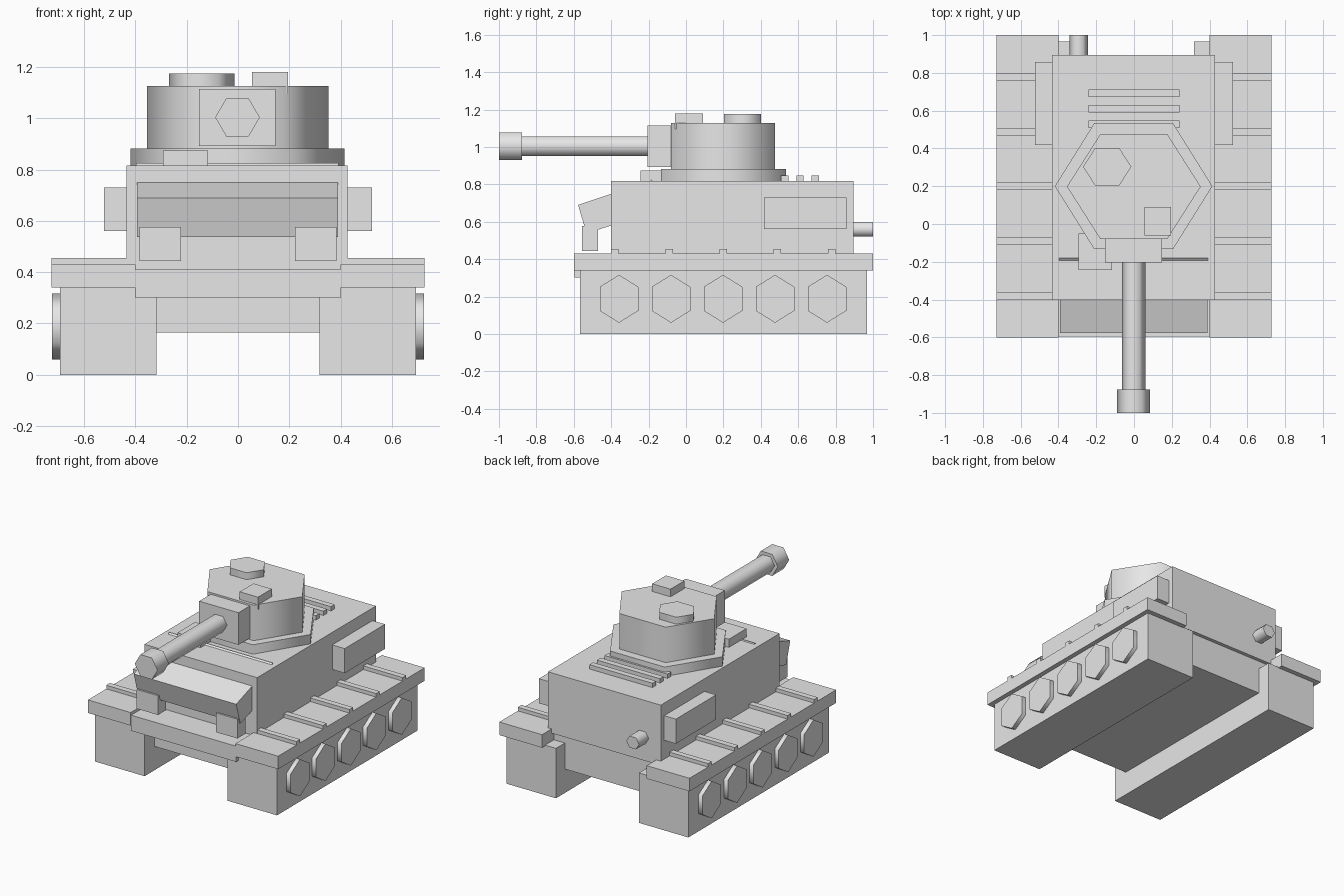
import bpy, bmesh, math

if "Cube" in bpy.data.objects:
    bpy.data.objects.remove(bpy.data.objects["Cube"])

grey = bpy.data.materials.new("plain_grey")
grey.diffuse_color = (0.8, 0.8, 0.8, 1.0)
grey.use_nodes = True
grey.node_tree.nodes["Principled BSDF"].inputs["Base Color"].default_value = grey.diffuse_color


def prism(name, profile, axis, start, end, smooth=False):
    """Extrude a 2D profile along an axis: x -> (y, z), y -> (x, z), z -> (x, y)."""
    place = {"x": lambda p, d: (d, p[0], p[1]),
             "y": lambda p, d: (p[0], d, p[1]),
             "z": lambda p, d: (p[0], p[1], d)}[axis]
    bm = bmesh.new()
    a = [bm.verts.new(place(p, start)) for p in profile]
    b = [bm.verts.new(place(p, end)) for p in profile]
    caps = [bm.faces.new(a), bm.faces.new(b)]
    for i in range(len(profile)):
        j = (i + 1) % len(profile)
        side = bm.faces.new((a[i], a[j], b[j], b[i]))
        side.smooth = smooth
    for cap in caps:                      # caps stay crisp
        for e in cap.edges:
            e.smooth = False
    bmesh.ops.recalc_face_normals(bm, faces=bm.faces[:])
    mesh = bpy.data.meshes.new(name)
    bm.to_mesh(mesh)
    bm.free()
    mesh.materials.append(grey)
    obj = bpy.data.objects.new(name, mesh)
    bpy.context.collection.objects.link(obj)
    return obj


def box(name, x0, x1, y0, y1, z0, z1):
    return prism(name, [(x0, y0), (x1, y0), (x1, y1), (x0, y1)], "z", z0, z1)


def hexagon(name, centre, radii, axis, start, end, turn=0.0):
    pts = [(centre[0] + radii[0] * math.cos(turn + i * math.pi / 3),
            centre[1] + radii[1] * math.sin(turn + i * math.pi / 3)) for i in range(6)]
    return prism(name, pts, axis, start, end, smooth=True)


def sided(name, s, x0, x1, *rest):
    lo, hi = sorted((s * x0, s * x1))
    return box(name, lo, hi, *rest)


# Running gear, fenders and side boxes, mirrored left and right
for side, s in (("right", 1), ("left", -1)):
    sided(f"track_{side}", s, 0.317, 0.695, -0.567, 0.967, 0.0, 0.345)
    sided(f"fender_{side}", s, 0.40, 0.727, -0.60, 1.0, 0.34, 0.43)
    for i in range(5):
        y = -0.38 + i * 0.2895
        sided(f"fender_rib_{side}_{i + 1}", s, 0.40, 0.727,
              y - 0.02, y + 0.02, 0.425, 0.455)
        hexagon(f"wheel_{side}_{i + 1}", (-0.358 + i * 0.278, 0.188), (0.119, 0.128),
                "x", s * 0.68, s * 0.725, math.pi / 2)
    sided(f"side_box_{side}", s, 0.40, 0.523, 0.418, 0.858, 0.56, 0.73)
    sided(f"front_block_{side}", s, 0.222, 0.385, -0.556, -0.47, 0.444, 0.577)

# Hull
box("belly", -0.318, 0.318, -0.46, 0.87, 0.165, 0.31)
box("lower_deck", -0.402, 0.402, -0.595, 0.87, 0.302, 0.41)
box("upper_hull", -0.434, 0.428, -0.402, 0.895, 0.40, 0.817)
prism("front_armour", [(-0.577, 0.69), (-0.39, 0.753), (-0.39, 0.583), (-0.532, 0.538)],
      "x", -0.393, 0.390)
prism("hull_ledge", [(-0.203, 0.81), (-0.182, 0.826), (-0.177, 0.81)], "x", -0.398, 0.392)
box("roof_block", -0.293, -0.117, -0.243, -0.05, 0.81, 0.874)

# Engine deck vents and exhaust
for i in range(3):
    y = 0.527 + i * 0.0825
    box(f"rear_vent_{i + 1}", -0.242, 0.24, y - 0.02, y + 0.02, 0.81, 0.847)
hexagon("exhaust_pipe", (-0.293, 0.56), (0.049, 0.046), "y", 0.85, 1.0)

# Turret
hexagon("turret_ring", (-0.002, 0.20), (0.417, 0.385), "z", 0.812, 0.882)
hexagon("turret", (-0.001, 0.198), (0.354, 0.321), "z", 0.87, 1.127)
hexagon("commander_hatch", (-0.142, 0.303), (0.128, 0.114), "z", 1.12, 1.175)
box("roof_sight", 0.055, 0.195, -0.06, 0.09, 1.095, 1.18)

# Gun
box("gun_mantlet", -0.153, 0.147, -0.205, -0.06, 0.893, 1.115)
hexagon("gun_barrel", (-0.002, 1.004), (0.062, 0.061), "y", -0.90, -0.19)
hexagon("muzzle", (-0.002, 1.004), (0.087, 0.086), "y", -1.0, -0.876)
